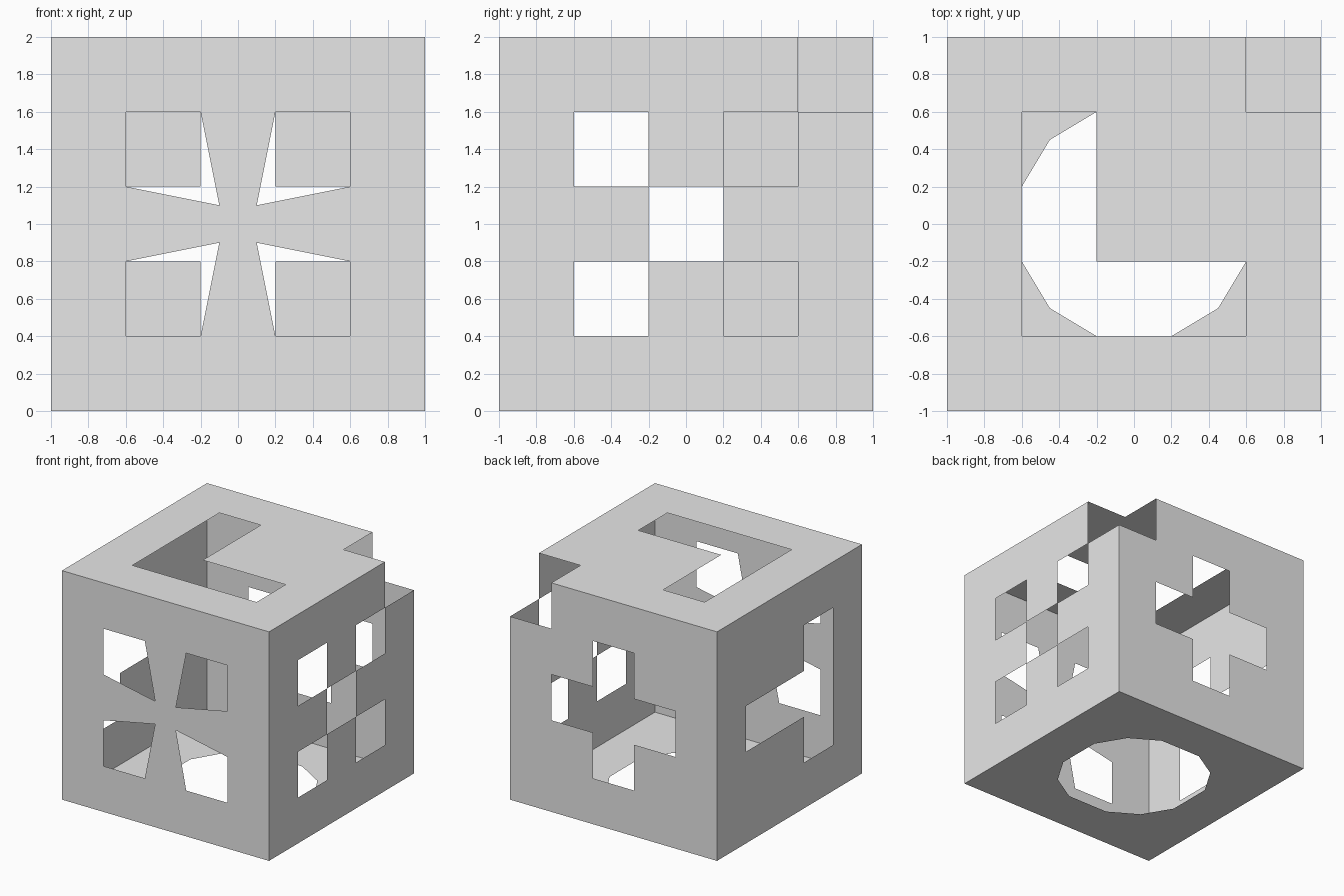
import bpy, bmesh
from mathutils import Vector

cube = bpy.data.objects.get("Cube")
if cube:
    bpy.data.objects.remove(cube, do_unlink=True)

# Single plain grey
grey = bpy.data.materials.new("plain grey")
grey.use_nodes = True
colour = (0.8, 0.8, 0.8, 1)
grey.diffuse_color = colour
grey.node_tree.nodes["Principled BSDF"].inputs["Base Color"].default_value = colour

X, Y, Z = Vector((1, 0, 0)), Vector((0, 1, 0)), Vector((0, 0, 1))
CENTRE = Z
CELLS = 5


def wall(name, across, up, pattern, pull=None):
    """Thin wall of square cells; a dot in the pattern (top row first) is a hole.
    pull = (old, new) slides grid points at |u| = |v| = old along the diagonal to new."""
    outward = across.cross(up)
    bm = bmesh.new()

    def corner(col, row):
        u, v = (2 * n / CELLS - 1 for n in (col, row))
        if pull and abs(abs(u) - pull[0]) < 0.01 and abs(abs(v) - pull[0]) < 0.01:
            u, v = u * pull[1] / pull[0], v * pull[1] / pull[0]
        return bm.verts.new(CENTRE + outward + across * u + up * v)

    grid = [[corner(c, r) for c in range(CELLS + 1)] for r in range(CELLS + 1)]
    for r, line in enumerate(reversed(pattern.split())):
        for c, mark in enumerate(line):
            if mark == "#":
                bm.faces.new((grid[r][c], grid[r][c + 1],
                              grid[r + 1][c + 1], grid[r + 1][c]))
    bmesh.ops.delete(bm, geom=[v for v in bm.verts if not v.link_faces], context="VERTS")
    mesh = bpy.data.meshes.new(name)
    bm.to_mesh(mesh)
    bm.free()
    mesh.materials.append(grey)
    bpy.context.collection.objects.link(bpy.data.objects.new(name, mesh))


# Front: four holes stretched towards the middle
wall("front_wall", X, Z, "##### #.#.# ##### #.#.# #####", pull=(0.2, 0.1))
# Back: plus-shaped hole and clipped corner
wall("back_wall", -X, Z, ".#### ##.## #...# ##.## #####")
# Right: chequered holes and clipped corner
wall("plus_x_wall", Y, Z, "####. #.#.# ##.## #.#.# #####")
# Left: T-shaped hole
wall("minus_x_wall", -Y, Z, "##### ###.# #...# ###.# #####")
# Top: L-shaped hole and clipped corner
wall("top_wall", X, Y, "####. #.### #.### #...# #####")
# Bottom: rounded twelve-sided hole
wall("bottom_wall", X, -Y, "##### #...# #...# #...# #####", pull=(0.6, 0.45))
